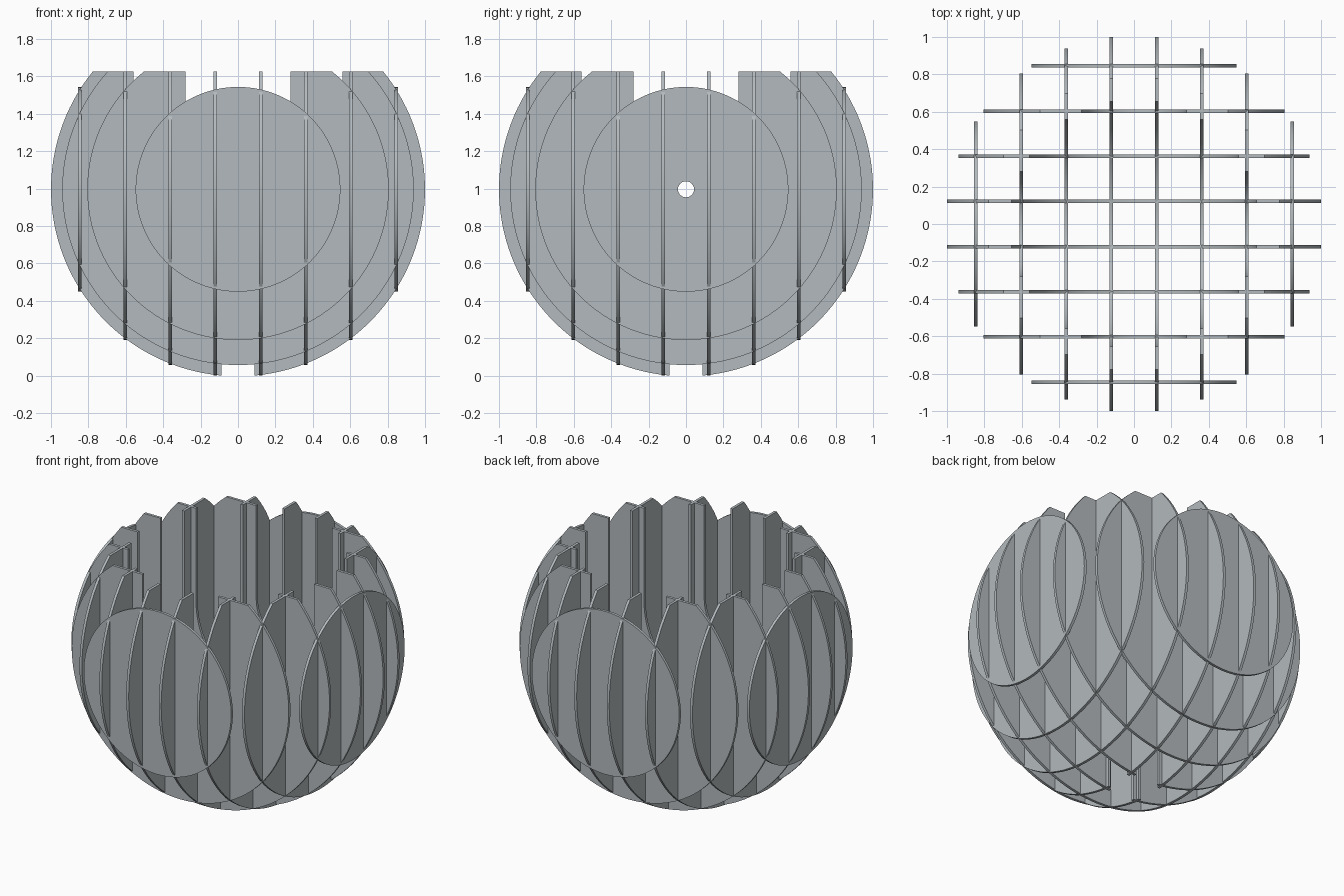
import bpy, bmesh
from math import pi, sin, cos, asin, sqrt

cube = bpy.data.objects.get("Cube")
if cube:
    bpy.data.objects.remove(cube, do_unlink=True)

CENTRE_Z = 0.996      # height of the sphere centre
OUTER = 1.007         # outer sphere radius
CAVITY = 0.666        # round-bottomed well radius
TOP = 0.629           # flat rim, above the centre
PITCH = 0.2415        # spacing between plates
THICK = 0.018
BASE_HOLE = 0.15      # opening under the well
BASE_TOP = -0.70
ROD_HOLE = 0.043      # small side hole

grey = bpy.data.materials.new("plate grey")
grey.use_nodes = True
colour = (0.45, 0.49, 0.51, 1)
grey.diffuse_color = colour
grey.node_tree.nodes["Principled BSDF"].inputs["Base Color"].default_value = colour


def arc(radius, start, end, count):
    steps = [start + (end - start) * i / count for i in range(count + 1)]
    return [(radius * cos(t), radius * sin(t)) for t in steps]


def plate_outline(d):
    """Outline of the slice at distance d from the centre plane."""
    r = sqrt(OUTER ** 2 - d ** 2)
    half = []
    if d < CAVITY:
        c = sqrt(CAVITY ** 2 - d ** 2)
        half += arc(c, -pi / 2, 0, 24) + [(c, TOP)]
    start = asin(min(1, TOP / r))
    if d < BASE_HOLE:
        w = sqrt(BASE_HOLE ** 2 - d ** 2)
        half += arc(r, start, -pi / 2 + asin(w / r), 56) + [(w, BASE_TOP)]
    else:
        half += arc(r, start, -pi / 2, 56)
    return half + [(-u, v) for u, v in reversed(half) if u > 1e-6]


def build_plate(name, d, across_x):
    """Flat plate facing x or y, filled from its outline and thickened."""
    loops = [plate_outline(abs(d))]
    if across_x and abs(d) > CAVITY:
        loops.append(arc(ROD_HOLE, 0, 2 * pi, 24)[:-1])
    bm = bmesh.new()
    low = d - THICK / 2
    for loop in loops:
        verts = [bm.verts.new((low, u, v) if across_x else (u, low, v)) for u, v in loop]
        for i, vert in enumerate(verts):
            bm.edges.new((vert, verts[i - 1]))
    bmesh.ops.triangle_fill(bm, edges=bm.edges[:], use_beauty=True)
    result = bmesh.ops.extrude_face_region(bm, geom=bm.faces[:], use_keep_orig=True)
    moved = [g for g in result["geom"] if isinstance(g, bmesh.types.BMVert)]
    bmesh.ops.translate(bm, verts=moved, vec=(THICK, 0, 0) if across_x else (0, THICK, 0))
    bmesh.ops.recalc_face_normals(bm, faces=bm.faces[:])
    mesh = bpy.data.meshes.new(name)
    bm.to_mesh(mesh)
    bm.free()
    mesh.materials.append(grey)
    obj = bpy.data.objects.new(name, mesh)
    obj.location.z = CENTRE_Z
    bpy.context.collection.objects.link(obj)
    bpy.ops.object.select_all(action="DESELECT")
    obj.select_set(True)
    bpy.context.view_layer.objects.active = obj
    bpy.ops.object.shade_smooth_by_angle(angle=pi / 6)


# Two crossing sets of eight plates
for i in range(8):
    offset = (i - 3.5) * PITCH
    build_plate(f"lengthwise_plate_{i + 1}", offset, True)
    build_plate(f"crosswise_plate_{i + 1}", offset, False)
